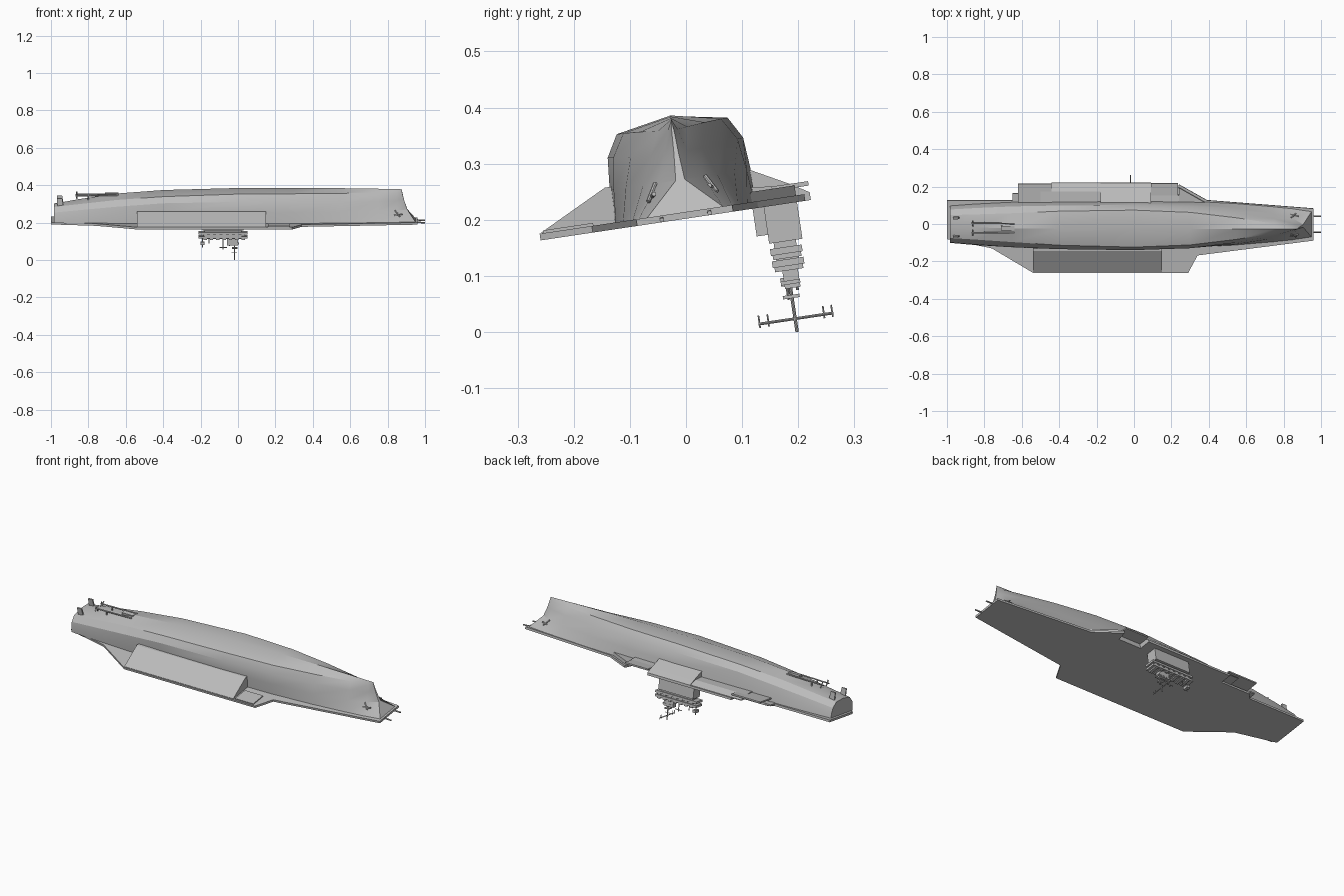
import bpy, bmesh, math
from mathutils import Matrix, Vector

if "Cube" in bpy.data.objects:
    bpy.data.objects.remove(bpy.data.objects["Cube"])

# Everything is built upright on its flight deck plane, then heeled over
HEEL = Matrix.Translation((0, 0, 0.202)) @ Matrix.Rotation(math.radians(8.5), 4, 'X')
grey = bpy.data.materials.new("ship_grey")
grey.diffuse_color = (0.5, 0.5, 0.5, 1)
grey.use_nodes = True
grey.node_tree.nodes["Principled BSDF"].inputs["Base Color"].default_value = grey.diffuse_color


def finish(name, bm, smooth=False):
    bmesh.ops.recalc_face_normals(bm, faces=bm.faces)
    bm.transform(HEEL)
    me = bpy.data.meshes.new(name)
    bm.to_mesh(me)
    bm.free()
    me.materials.append(grey)
    ob = bpy.data.objects.new(name, me)
    bpy.context.collection.objects.link(ob)
    if smooth:
        bpy.ops.object.select_all(action='DESELECT')
        ob.select_set(True)
        bpy.context.view_layer.objects.active = ob
        bpy.ops.object.shade_smooth_by_angle(angle=math.radians(28))
    return ob


def box(name, x0, x1, y0, y1, z0, z1):
    bm = bmesh.new()
    bmesh.ops.create_cube(bm, size=1)
    for v in bm.verts:
        v.co = Vector(((x0 + x1) / 2 + v.co.x * (x1 - x0),
                       (y0 + y1) / 2 + v.co.y * (y1 - y0),
                       (z0 + z1) / 2 + v.co.z * (z1 - z0)))
    return finish(name, bm)


def prism(name, pts, offset):
    """Extrude a closed outline of 3D points along an offset."""
    bm = bmesh.new()
    f = bm.faces.new([bm.verts.new(p) for p in pts])
    ext = bmesh.ops.extrude_face_region(bm, geom=[f])
    bmesh.ops.translate(bm, vec=offset,
                        verts=[g for g in ext["geom"] if isinstance(g, bmesh.types.BMVert)])
    return finish(name, bm)


def rod(name, a, b, r, sides=8):
    a, b = Vector(a), Vector(b)
    d = b - a
    bm = bmesh.new()
    m = Matrix.Translation((a + b) / 2) @ d.to_track_quat('Z', 'Y').to_matrix().to_4x4()
    bmesh.ops.create_cone(bm, cap_ends=True, segments=sides, radius1=r, radius2=r,
                          depth=d.length, matrix=m)
    return finish(name, bm, True)


# Hull: station x, then (half width, height) from keel to deck
stations = [
    (-.985, (0, .10), (.062, .092), (.088, .065), (.096, .04), (.10, .01)),
    (-.85, (0, .125), (.068, .108), (.098, .08), (.106, .05), (.11, .01)),
    (-.65, (0, .155), (.078, .132), (.11, .10), (.117, .06), (.12, .01)),
    (-.4, (0, .174), (.092, .152), (.118, .12), (.124, .07), (.125, .01)),
    (0, (0, .185), (.1, .167), (.122, .128), (.127, .07), (.128, .01)),
    (.3, (0, .186), (.088, .167), (.112, .127), (.12, .07), (.125, .01)),
    (.55, (0, .184), (.058, .165), (.082, .122), (.098, .07), (.112, .01)),
    (.75, (0, .181), (.026, .162), (.046, .12), (.067, .07), (.095, .01)),
    (.85, (0, .179), (.009, .16), (.02, .12), (.04, .07), (.085, .01)),
]
stem = [(.875, 0, .178), (.878, .002, .16), (.888, .004, .12), (.905, .008, .07), (.95, .07, .01)]
rings = [[(x, *p) for p in row] for x, *row in stations] + [stem]
bm = bmesh.new()
loops = []
for ring in rings:
    port = [bm.verts.new((x, -y, z)) for x, y, z in reversed(ring)]
    star = [bm.verts.new(p) for p in ring[1:]]
    loops.append(port + star)
for a, b in zip(loops, loops[1:]):
    for i in range(len(a) - 1):
        bm.faces.new((a[i], a[i + 1], b[i + 1], b[i]))
bm.faces.new(loops[0])
bm.faces.new(loops[-1])
finish("hull", bm, True)

# Flight deck with notches for the two far-side lifts
deck = [(-1, -.08), (-.76, -.13), (-.54, -.262), (.29, -.262), (.34, -.168), (.96, -.088),
        (.96, .085), (.39, .13), (.24, .215), (.23, .16), (.09, .16), (.09, .225),
        (-.44, .225), (-.44, .16), (-.62, .16), (-.65, .13), (-1, .13)]
prism("flight_deck", [(x, y, 0) for x, y in deck], (0, 0, .012))

# Side sponsons
def sponson(name, x0, x1, section):
    prism(name, [(x0, y, z) for y, z in section], (x1 - x0, 0, 0))

sponson("near_sponson", -.54, .15, [(-.12, .076), (-.135, .076), (-.258, .014), (-.258, .01), (-.12, .01)])
sponson("far_sponson", -.18, .09, [(.11, .074), (.122, .071), (.192, .034), (.225, .014), (.225, .01), (.11, .01)])
sponson("far_gallery_aft", -.5, -.18, [(.11, .04), (.18, .034), (.22, .014), (.22, .01), (.11, .01)])
sponson("far_gallery_forward", .09, .24, [(.11, .04), (.16, .034), (.16, .01), (.11, .01)])
prism("bow_gallery", [(.24, .11, .01), (.24, .2, .01), (.38, .12, .01)], (0, 0, .02))

# Aircraft lifts
box("near_lift", .16, .275, -.255, -.165, .01, .017)
box("far_lift_forward", .09, .235, .12, .225, .026, .034)
box("far_lift_aft", -.62, -.44, .12, .222, .026, .034)
box("stern_platform", -.65, -.62, .11, .168, .006, .014)

# Island superstructure hanging under the deck
box("island_annex", -.13, .0, .12, .145, -.05, .002)
box("island_base", -.19, .03, .14, .2, -.066, .002)
box("island_core", -.18, .02, .148, .188, -.112, -.06)
for i, z in enumerate((-.076, -.098)):
    box(f"bridge_level_{i}", -.21, .05, .14, .197, z - .012, z)
    for k in range(7):
        x = -.185 + k * .034
        box(f"bridge_bay_{i}_{k}", x, x + .018, .143, .194, z - .02, z - .01)
box("funnel_head", -.06, .0, .156, .184, -.15, -.108)
box("mast_platform", -.045, .005, .15, .185, -.143, -.136)

# Masts, yards and antennas
rod("main_mast", (-.018, .166, -.11), (-.018, .166, -.229), .003)
rod("main_yard", (-.018, .1, -.205), (-.018, .235, -.205), .0025)
rod("mast_cross_arm", (-.035, .166, -.19), (-.005, .166, -.19), .002)
box("mast_radar", -.032, -.004, .15, .18, -.168, -.162)
for y in (.102, .118, .218, .233):
    rod("yard_antenna", (-.018, y, -.19), (-.018, y, -.212), .0015, 6)
for x, y, depth in ((-.19, .165, .16), (-.155, .175, .14), (-.08, .16, .17), (-.045, .178, .155)):
    rod("antenna_post", (x, y, -.105), (x, y, -depth), .0025)
box("aft_radar", -.2, -.18, .15, .18, -.145, -.13)
rod("middle_cross_arm", (-.1, .16, -.16), (-.06, .16, -.16), .002)

# Paired parts: rudders, shafts, screws, anchors and bow booms
for s in (-1, 1):
    prism("rudder", [(-.965, s * .05 - .004, .08), (-.925, s * .05 - .004, .08),
                     (-.935, s * .05 - .004, .105), (-.94, s * .05 - .004, .137),
                     (-.968, s * .05 - .004, .137)], (0, .008, 0))
    rod("propeller_shaft", (-.87, s * .025, .146), (-.64, s * .025, .15), .004)
    rod("shaft_strut", (-.8, s * .025, .147), (-.8, s * .025, .115), .004)
    for k in range(4):
        a = k * math.pi / 2 + .4
        rod("propeller_blade", (-.862, s * .025, .146),
            (-.862, s * .025 + .017 * math.cos(a), .146 + .017 * math.sin(a)), .004, 4)
    rod("anchor_shank", (.84, s * .045, .07), (.865, s * .062, .04), .004)
    rod("anchor_fluke", (.835, s * .058, .045), (.88, s * .05, .052), .004)
    rod("bow_boom", (.93, s * .043, .007), (1.0, s * .043, .004), .004)
box("keel_skeg", -.71, -.64, -.012, .012, .13, .158)
